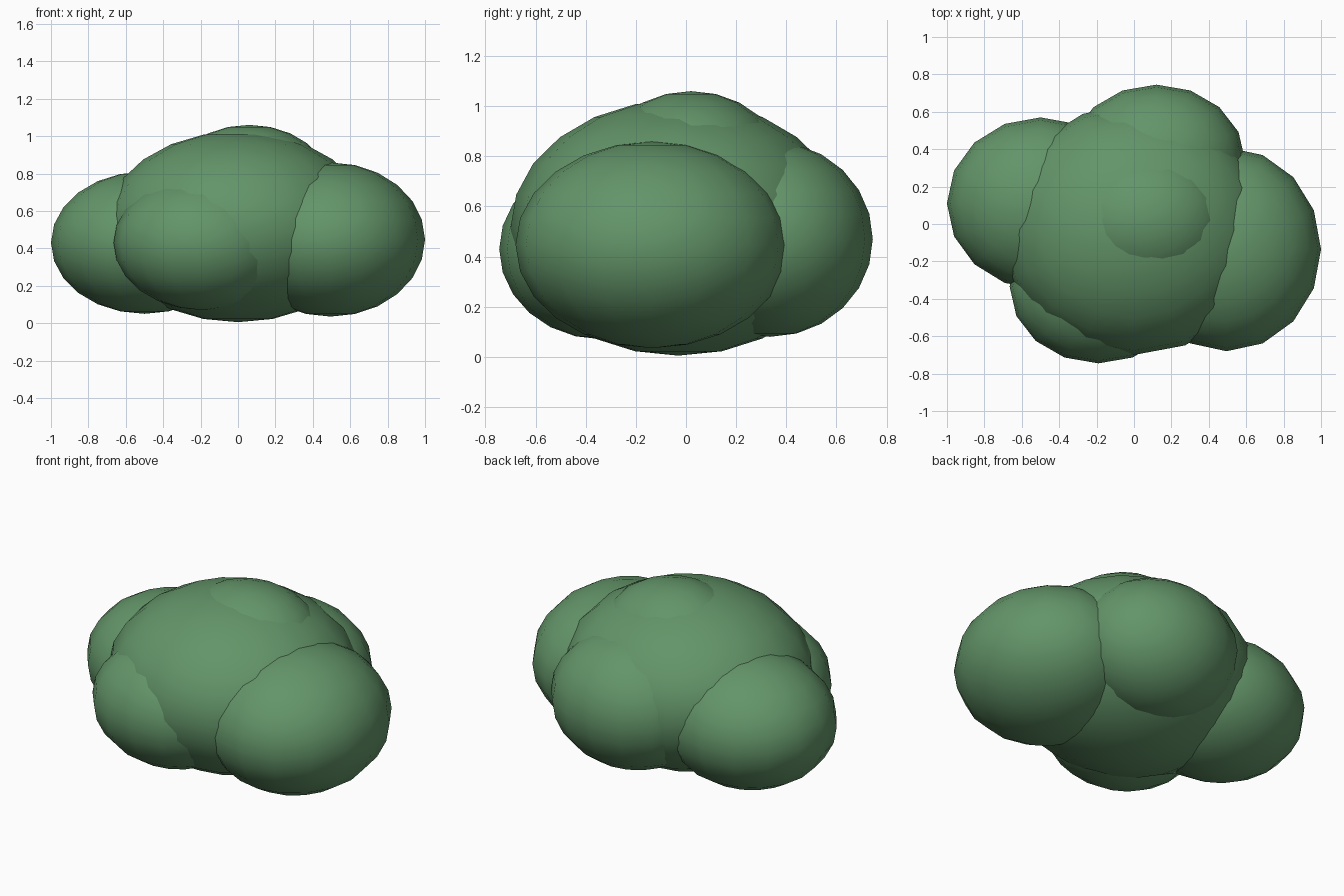
import bpy

cube = bpy.data.objects.get("Cube")
if cube:
    bpy.data.objects.remove(cube, do_unlink=True)

# Leaf colour
leaf = bpy.data.materials.new("leaf_green")
leaf.use_nodes = True
colour = (0.125, 0.30, 0.14, 1)
leaf.diffuse_color = colour
bsdf = next(n for n in leaf.node_tree.nodes if n.type == "BSDF_PRINCIPLED")
bsdf.inputs["Base Color"].default_value = colour


def lobe(name, centre, radii):
    """One smooth rounded clump of foliage."""
    bpy.ops.mesh.primitive_uv_sphere_add(segments=16, ring_count=12, radius=1,
                                         location=centre)
    ob = bpy.context.object
    ob.name = name
    ob.scale = radii
    bpy.ops.object.transform_apply(location=False, rotation=False, scale=True)
    bpy.ops.object.shade_smooth()
    ob.data.materials.append(leaf)


# Central mass with five overlapping lobes around it
lobe("main_foliage", (0, -0.03, 0.515), (0.715, 0.67, 0.51))
lobe("left_lobe", (0.495, -0.135, 0.447), (0.505, 0.545, 0.412))
lobe("right_lobe", (-0.5, 0.11, 0.43), (0.5, 0.46, 0.38))
lobe("back_lobe", (0.12, 0.335, 0.47), (0.475, 0.41, 0.39))
lobe("front_lobe", (-0.19, -0.335, 0.43), (0.475, 0.41, 0.36))
lobe("top_lobe", (0.06, 0.02, 0.72), (0.44, 0.385, 0.34))
